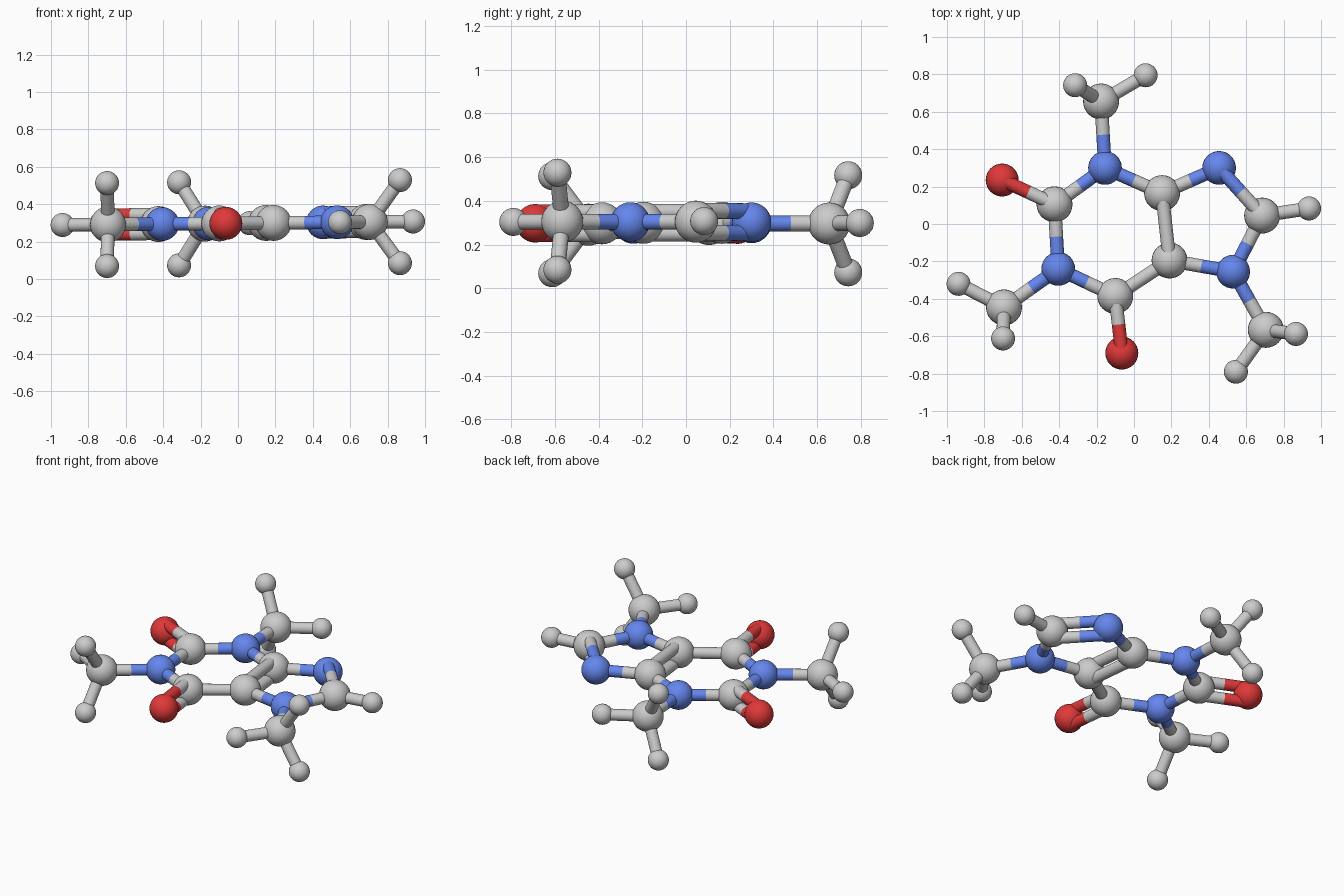
import bpy
from mathutils import Vector

if "Cube" in bpy.data.objects:
    bpy.data.objects.remove(bpy.data.objects["Cube"])

RADIUS = {"C": 0.096, "N": 0.09, "O": 0.088, "H": 0.064}
BOND_R = 0.036
DOUBLE_OFFSET = 0.05


def material(name, color):
    m = bpy.data.materials.new(name)
    m.diffuse_color = color
    m.use_nodes = True
    m.node_tree.nodes["Principled BSDF"].inputs["Base Color"].default_value = m.diffuse_color
    return m


MATS = {"N": material("blue", (0.13, 0.24, 0.85, 1)),
        "O": material("red", (0.75, 0.04, 0.04, 1))}

# Atoms: element, x, y, height above the slightly tilted ring plane
ATOMS = {
    "ring_top_nitrogen": ("N", -0.155, 0.30, 0),
    "ring_upper_carbon": ("C", -0.425, 0.105, 0),
    "ring_left_nitrogen": ("N", -0.405, -0.24, 0),
    "ring_lower_carbon": ("C", -0.10, -0.385, 0),
    "shared_lower_carbon": ("C", 0.19, -0.195, 0),
    "shared_upper_carbon": ("C", 0.15, 0.165, 0),
    "small_ring_top_nitrogen": ("N", 0.455, 0.30, 0),
    "small_ring_carbon": ("C", 0.685, 0.045, 0),
    "small_ring_low_nitrogen": ("N", 0.53, -0.255, 0),
    "left_oxygen": ("O", -0.705, 0.235, 0),
    "front_oxygen": ("O", -0.065, -0.69, 0),
    "ring_hydrogen": ("H", 0.936, 0.083, 0),
    "back_methyl": ("C", -0.176, 0.655, 0),
    "left_methyl": ("C", -0.695, -0.446, 0),
    "right_methyl": ("C", 0.705, -0.566, 0),
}
BONDS = [
    ("ring_top_nitrogen", "ring_upper_carbon", 1),
    ("ring_upper_carbon", "ring_left_nitrogen", 1),
    ("ring_left_nitrogen", "ring_lower_carbon", 1),
    ("ring_lower_carbon", "shared_lower_carbon", 1),
    ("shared_lower_carbon", "shared_upper_carbon", 2),
    ("shared_upper_carbon", "ring_top_nitrogen", 1),
    ("shared_upper_carbon", "small_ring_top_nitrogen", 1),
    ("small_ring_top_nitrogen", "small_ring_carbon", 2),
    ("small_ring_carbon", "small_ring_low_nitrogen", 1),
    ("small_ring_low_nitrogen", "shared_lower_carbon", 1),
    ("ring_upper_carbon", "left_oxygen", 2),
    ("ring_lower_carbon", "front_oxygen", 2),
    ("small_ring_carbon", "ring_hydrogen", 1),
    ("ring_top_nitrogen", "back_methyl", 1),
    ("ring_left_nitrogen", "left_methyl", 1),
    ("small_ring_low_nitrogen", "right_methyl", 1),
]

# Methyl hydrogens: one in the plane, two mirrored above and below it
for methyl, flat, pair in (("back_methyl", (0.062, 0.795), (-0.315, 0.742)),
                           ("left_methyl", (-0.938, -0.32), (-0.70, -0.612)),
                           ("right_methyl", (0.545, -0.79), (0.866, -0.588))):
    for tag, (x, y), dz in (("flat", flat, 0), ("upper", pair, 0.222),
                            ("lower", pair, -0.222)):
        name = f"{methyl}_{tag}_hydrogen"
        ATOMS[name] = ("H", x, y, dz)
        BONDS.append((methyl, name, 1))


def position(name):
    _, x, y, dz = ATOMS[name]
    return Vector((x, y, 0.298 + 0.01 * x + dz))


def finish(name, element):
    ob = bpy.context.object
    ob.name = name
    if element in MATS:
        ob.data.materials.append(MATS[element])
    return ob


def half_bond(name, a, b, element):
    d = b - a
    bpy.ops.mesh.primitive_cylinder_add(vertices=24, radius=BOND_R, depth=d.length,
                                        location=(a + b) / 2,
                                        rotation=d.to_track_quat('Z', 'Y').to_euler())
    bpy.ops.object.shade_smooth_by_angle()
    finish(name, element)


# Atom balls
for name, (element, *_) in ATOMS.items():
    bpy.ops.mesh.primitive_uv_sphere_add(segments=32, ring_count=16,
                                         radius=RADIUS[element], location=position(name))
    bpy.ops.object.shade_smooth()
    finish(name, element)

# Bond sticks, each half in its atom's colour; double bonds are stacked in z
for first, second, order in BONDS:
    offsets = (0,) if order == 1 else (-DOUBLE_OFFSET, DOUBLE_OFFSET)
    for off in offsets:
        a = position(first) + Vector((0, 0, off))
        b = position(second) + Vector((0, 0, off))
        mid = (a + b) / 2
        half_bond(f"bond_{first}", a, mid, ATOMS[first][0])
        half_bond(f"bond_{second}", mid, b, ATOMS[second][0])
